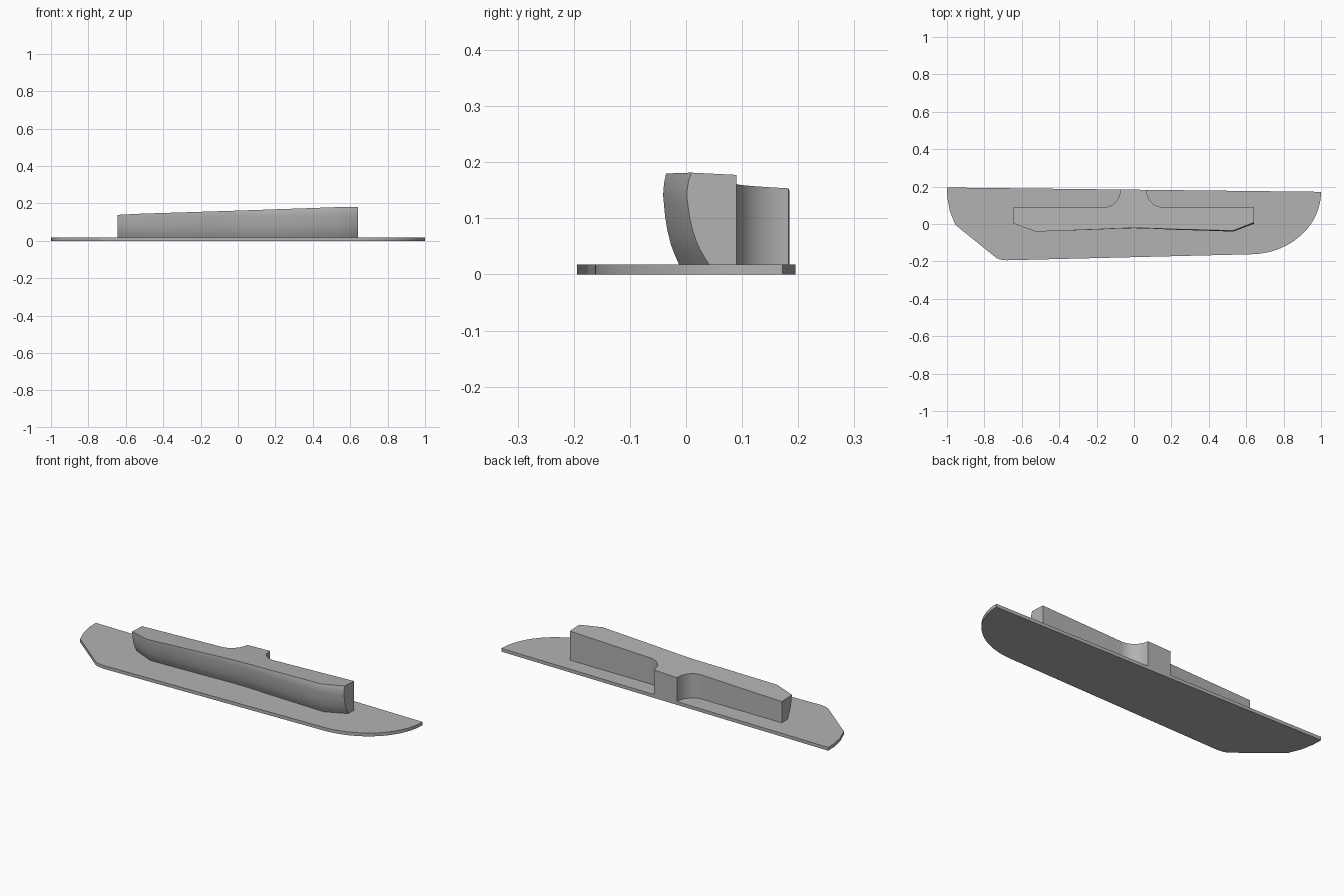
import bpy, bmesh, math

cube = bpy.data.objects.get("Cube")
if cube:
    bpy.data.objects.remove(cube)

PLATE_TOP = 0.018

grey = bpy.data.materials.new("plain_grey")
grey.use_nodes = True
colour = (0.45, 0.45, 0.45, 1)
grey.diffuse_color = colour
grey.node_tree.nodes["Principled BSDF"].inputs["Base Color"].default_value = colour


def arc(cx, cy, rx, ry, a0, a1, n):
    """Points on an elliptical arc, angles in degrees."""
    angles = [math.radians(a0 + (a1 - a0) * i / n) for i in range(n + 1)]
    return [(cx + rx * math.cos(a), cy + ry * math.sin(a)) for a in angles]


def loft(name, rings):
    """Solid skinned through rings listed from bottom to top, counter-clockwise."""
    bm = bmesh.new()
    rows = [[bm.verts.new(p) for p in ring] for ring in rings]
    n = len(rows[0])
    for low, high in zip(rows, rows[1:]):
        for i in range(n):
            j = (i + 1) % n
            bm.faces.new((low[i], low[j], high[j], high[i]))
    bm.faces.new(rows[0][::-1])
    bm.faces.new(rows[-1])
    bmesh.ops.recalc_face_normals(bm, faces=bm.faces)
    mesh = bpy.data.meshes.new(name)
    bm.to_mesh(mesh)
    bm.free()
    mesh.materials.append(grey)
    obj = bpy.data.objects.new(name, mesh)
    bpy.context.collection.objects.link(obj)
    bpy.ops.object.select_all(action='DESELECT')
    obj.select_set(True)
    bpy.context.view_layer.objects.active = obj
    bpy.ops.object.shade_smooth_by_angle(angle=math.radians(30))
    return obj


def back_edge(x):
    return 0.1835 - 0.0115 * x


# Base plate: clipped corner on one end, large rounded corner on the other
outline = [(-1, 0.195), (-0.998, 0.14), (-0.985, 0.07), (-0.955, -0.005),
           (-0.75, -0.17), (-0.735, -0.182), (-0.715, -0.19), (-0.68, -0.194)]
outline += arc(0.62, 0.172, 0.38, 0.334, -90, 0, 20)
loft("base_plate", [[(x, y, z) for x, y in outline] for z in (0, PLATE_TOP)])

# Grip: swept bar with a bulging front and a filleted stem at the back
PROFILE = [(0.018, 0.0285), (0.035, 0.021), (0.053, 0.014), (0.08, 0.0075),
           (0.105, 0.0035), (0.143, 0.0), (0.165, 0.002), (0.19, 0.008)]


def setback(z):
    """How far the front face lies behind its widest line at height z."""
    for (z0, d0), (z1, d1) in zip(PROFILE, PROFILE[1:]):
        if z <= z1:
            return d0 + (d1 - d0) * (z - z0) / (z1 - z0)
    return PROFILE[-1][1]


# Front columns: x, y at the widest line, strength of the setback
front = [(-0.645, 0.002, 1.4), (-0.525, -0.041, 1), (-0.2, -0.030, 1),
         (-0.08, -0.0245, 1), (0, -0.023, 1), (0.08, -0.0245, 1),
         (0.2, -0.030, 1), (0.53, -0.041, 1), (0.642, 0.001, 1.4)]
back = [(0.642, 0.09)]
back += arc(0.155, back_edge(0.067), 0.088, back_edge(0.067) - 0.09, 270, 180, 12)
back += arc(-0.16, back_edge(-0.073), 0.087, back_edge(-0.073) - 0.09, 0, -90, 12)
back += [(-0.645, 0.09)]


def top_height(x, y):
    return 0.158 + 0.0335 * x - 0.05 * (y - 0.05)


ROWS = 12
grip_rings = []
for r in range(ROWS + 1):
    ring = []
    for x, y, strength in front + [(x, y, 0) for x, y in back]:
        t = r / ROWS
        z = PLATE_TOP + t * (top_height(x, y) - PLATE_TOP)
        yy = y + strength * setback(z)
        # Settle the height on the sloping top plane at the shifted position
        z = PLATE_TOP + t * (top_height(x, yy) - PLATE_TOP)
        ring.append((x, yy, z))
    grip_rings.append(ring)
loft("grip_bar", grip_rings)
